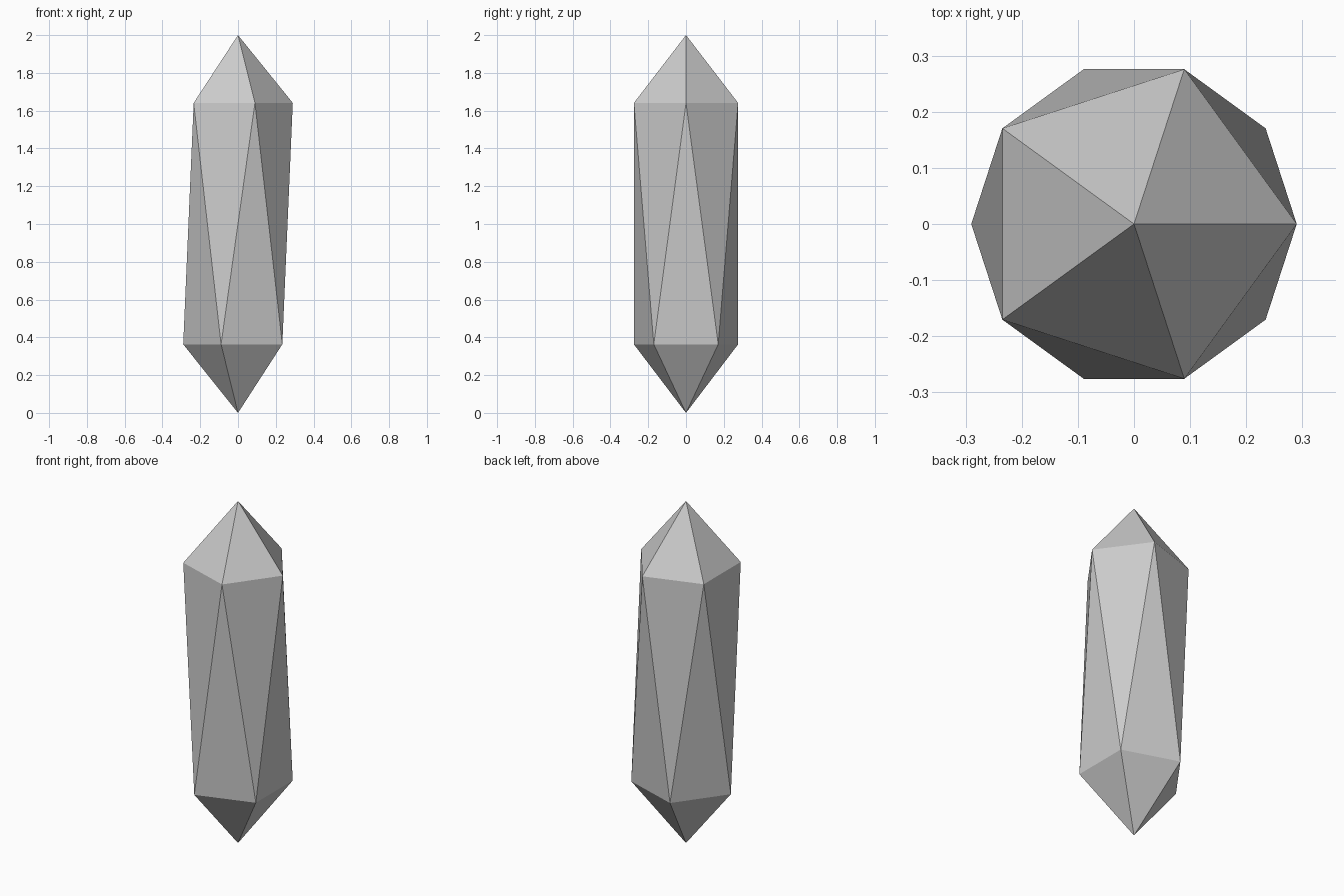
import bpy, bmesh
from math import cos, sin, pi

if "Cube" in bpy.data.objects:
    bpy.data.objects.remove(bpy.data.objects["Cube"])

SIDES, RADIUS = 5, 0.29
LOW_Z, HIGH_Z, TOP_Z = 0.363, 1.641, 2.0

bm = bmesh.new()


def ring(z, turn):
    """Pentagon of vertices at height z, rotated by turn."""
    angles = [turn + 2 * pi * i / SIDES for i in range(SIDES)]
    return [bm.verts.new((RADIUS * cos(a), RADIUS * sin(a), z)) for a in angles]


# Two points and two staggered pentagons
bottom = bm.verts.new((0, 0, 0))
top = bm.verts.new((0, 0, TOP_Z))
low = ring(LOW_Z, pi / SIDES)
high = ring(HIGH_Z, 0)

# Tips and the band of long alternating triangles
for i in range(SIDES):
    j = (i + 1) % SIDES
    bm.faces.new((high[i], high[j], top))
    bm.faces.new((low[j], low[i], bottom))
    bm.faces.new((low[i], high[j], high[i]))
    bm.faces.new((low[i], low[j], high[j]))

bmesh.ops.recalc_face_normals(bm, faces=bm.faces[:])
mesh = bpy.data.meshes.new("crystal")
bm.to_mesh(mesh)
bm.free()
bpy.context.collection.objects.link(bpy.data.objects.new("crystal", mesh))
